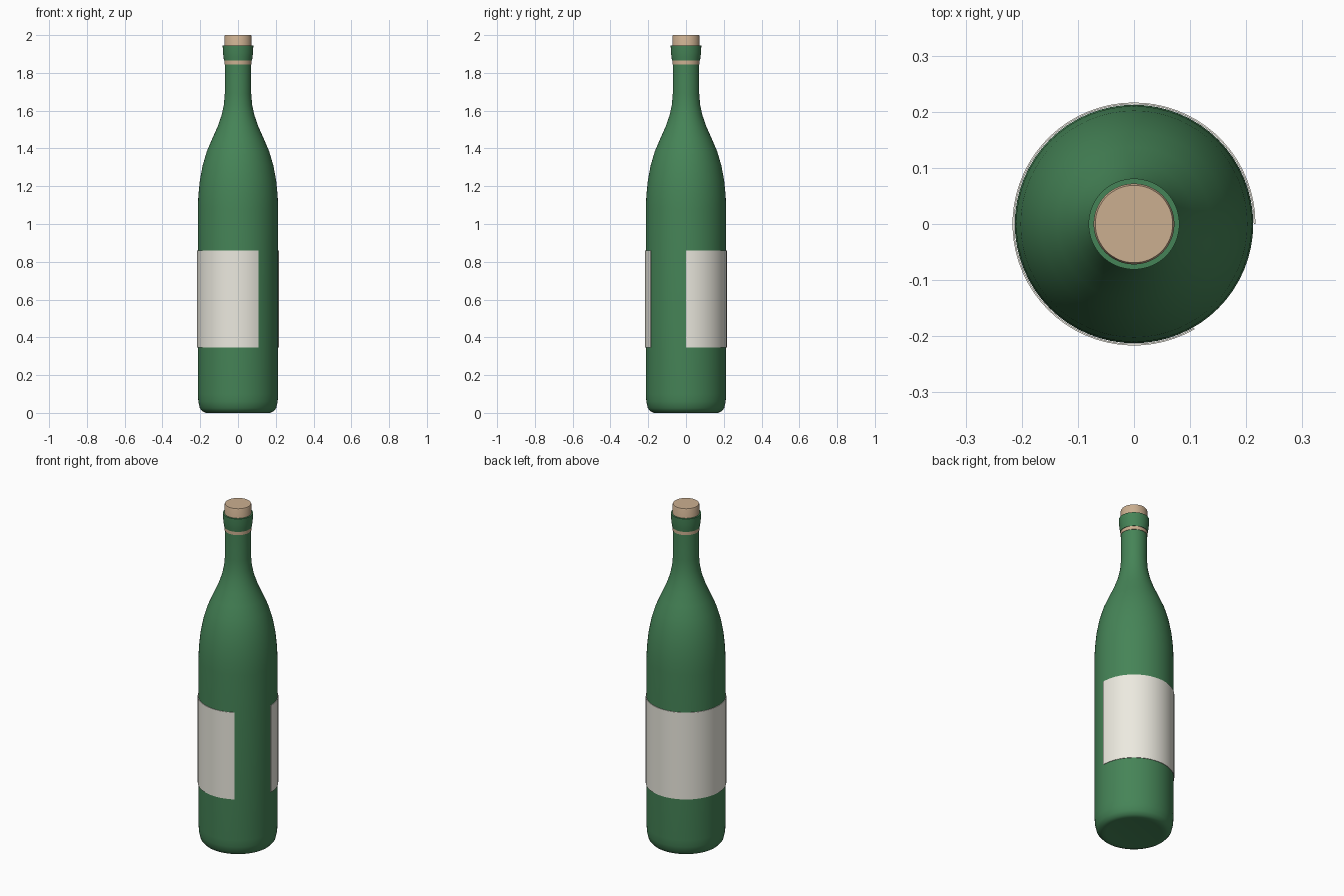
import bpy, bmesh, math
from mathutils import Matrix

if "Cube" in bpy.data.objects:
    bpy.data.objects.remove(bpy.data.objects["Cube"])


def material(name, color):
    m = bpy.data.materials.new(name)
    m.diffuse_color = (*color, 1)
    m.use_nodes = True
    m.node_tree.nodes["Principled BSDF"].inputs["Base Color"].default_value = m.diffuse_color
    return m


def revolve(name, profile, mat, start=0, sweep=360, steps=64, closed=False, angle=40):
    """Sweep an (r, z) profile round the z axis; r = 0 ends become poles."""
    bm = bmesh.new()
    rings = []
    for i in range(steps + 1):
        turn = Matrix.Rotation(math.radians(start + sweep * i / steps), 3, 'Z')
        rings.append([bm.verts.new(turn @ Matrix.Identity(3) @ p)
                      for p in map(to_point, profile)])
    n = len(profile)
    for a, b in zip(rings, rings[1:]):
        for j in range(n if closed else n - 1):
            k = (j + 1) % n
            bm.faces.new((a[j], b[j], b[k], a[k]))
    if sweep < 360:
        # Cap the two cut ends
        bm.faces.new(rings[0])
        bm.faces.new(rings[-1])
    bmesh.ops.remove_doubles(bm, verts=bm.verts[:], dist=1e-5)
    bmesh.ops.recalc_face_normals(bm, faces=bm.faces[:])
    me = bpy.data.meshes.new(name)
    bm.to_mesh(me)
    bm.free()
    me.materials.append(mat)
    ob = bpy.data.objects.new(name, me)
    bpy.context.collection.objects.link(ob)
    bpy.ops.object.select_all(action='DESELECT')
    ob.select_set(True)
    bpy.context.view_layer.objects.active = ob
    bpy.ops.object.shade_smooth_by_angle(angle=math.radians(angle))
    return ob


def to_point(rz):
    return Matrix.Translation((rz[0], 0, rz[1])).to_translation()


glass = material("green_glass", (0.06, 0.23, 0.095))
cork_mat = material("cork", (0.60, 0.43, 0.28))
paper = material("paper", (0.84, 0.82, 0.74))

# Bottle body, shoulder and neck
revolve("bottle", [
    (0, 0.005), (0.15, 0.003), (0.17, 0), (0.188, 0.008), (0.202, 0.025),
    (0.21, 0.06), (0.2125, 0.10), (0.2125, 1.08), (0.21, 1.15), (0.202, 1.23),
    (0.187, 1.31), (0.165, 1.385), (0.137, 1.45), (0.108, 1.515),
    (0.087, 1.575), (0.075, 1.63), (0.07, 1.69), (0.07, 1.90), (0, 1.90)], glass)

# Rounded lip ring around the mouth
revolve("lip", [
    (0.066, 1.865), (0.074, 1.865), (0.077, 1.885), (0.080, 1.91),
    (0.081, 1.945), (0.066, 1.945)], glass, closed=True)

# Cork stopper, showing above and just below the lip
revolve("cork", [
    (0, 1.845), (0.072, 1.845), (0.072, 1.994), (0.069, 2.0), (0, 2.0)], cork_mat)

# Paper label wrapping 300 degrees, with its gap at the front right
revolve("label", [
    (0.2135, 0.345), (0.2165, 0.345), (0.2165, 0.86), (0.2135, 0.86)],
    paper, start=0, sweep=300, steps=56, closed=True)
